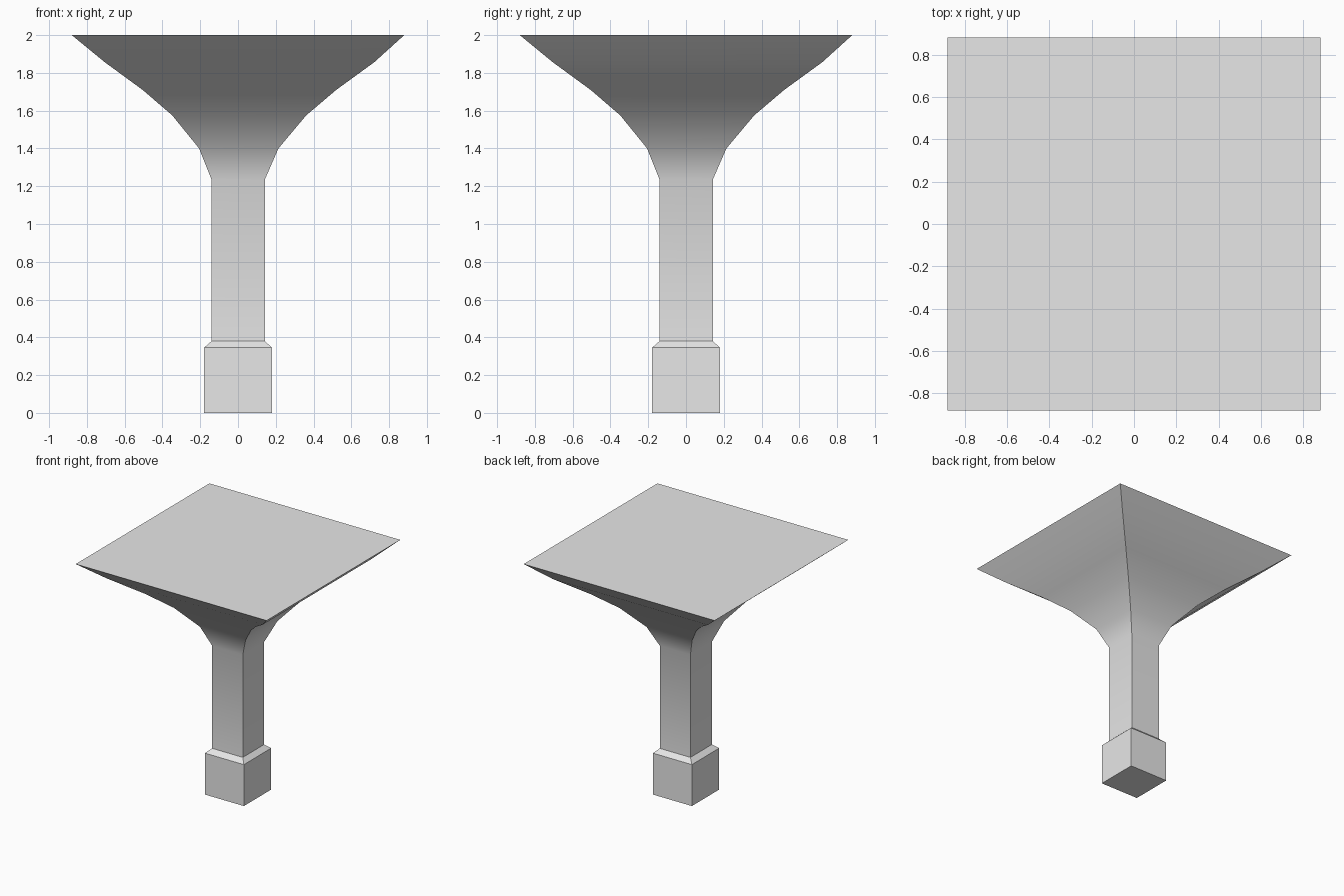
import bpy
import bmesh
from math import radians

default_cube = bpy.data.objects.get("Cube")
if default_cube:
    bpy.data.objects.remove(default_cube, do_unlink=True)

grey = bpy.data.materials.new("light grey stone")
grey.use_nodes = True
colour = (0.8, 0.8, 0.8, 1)
grey.diffuse_color = colour
grey.node_tree.nodes["Principled BSDF"].inputs["Base Color"].default_value = colour


def square_loft(name, profile, cap_bottom=False, cap_top=False):
    """Join square rings given as (low side, high side, height)."""
    bm = bmesh.new()
    rings = []
    for low, high, z in profile:
        corners = ((low, low), (high, low), (high, high), (low, high))
        rings.append([bm.verts.new((x, y, z)) for x, y in corners])
    for lower, upper in zip(rings, rings[1:]):
        for i in range(4):
            j = (i + 1) % 4
            bm.faces.new((lower[i], lower[j], upper[j], upper[i]))
    if cap_bottom:
        bm.faces.new(rings[0][::-1])
    if cap_top:
        bm.faces.new(rings[-1])
    mesh = bpy.data.meshes.new(name)
    bm.to_mesh(mesh)
    bm.free()
    mesh.materials.append(grey)
    obj = bpy.data.objects.new(name, mesh)
    bpy.context.collection.objects.link(obj)
    bpy.ops.object.select_all(action='DESELECT')
    obj.select_set(True)
    bpy.context.view_layer.objects.active = obj
    bpy.ops.object.shade_smooth_by_angle(angle=radians(30))
    return obj


# Square plinth with a chamfered shoulder
square_loft("plinth", [(-0.18, 0.18, 0), (-0.18, 0.18, 0.345),
                       (-0.14, 0.142, 0.38)], cap_bottom=True)

# Shaft that flares into a wide flat-topped canopy
square_loft("flared_column", [
    (-0.14, 0.142, 0.38),
    (-0.14, 0.142, 1.235),
    (-0.206, 0.214, 1.40),
    (-0.348, 0.361, 1.575),
    (-0.505, 0.52, 1.71),
    (-0.706, 0.722, 1.857),
    (-0.88, 0.88, 2.0),
], cap_top=True)
